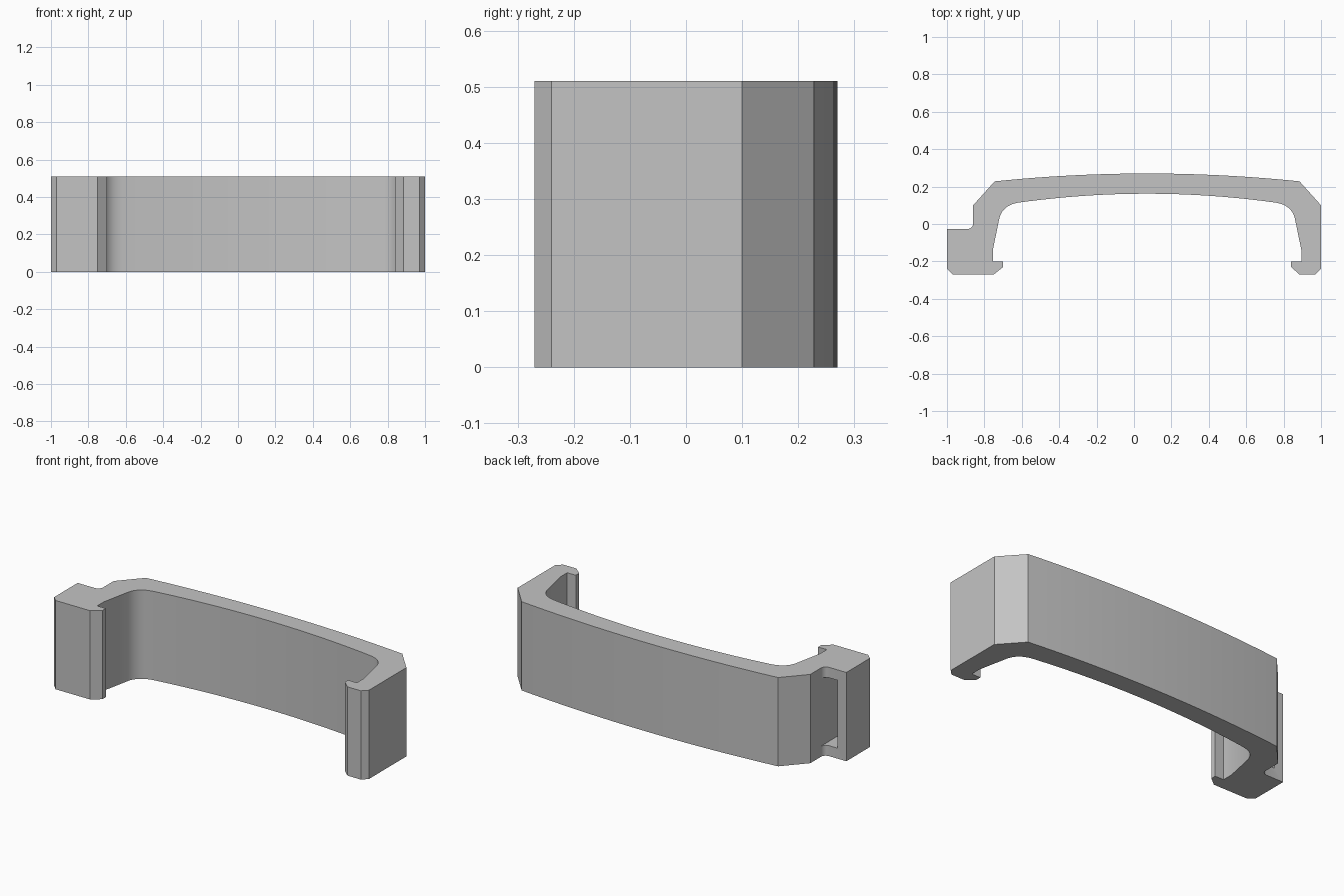
import bpy
import bmesh
from mathutils import Vector

cube = bpy.data.objects.get("Cube")
if cube:
    bpy.data.objects.remove(cube, do_unlink=True)

HEIGHT = 0.51
MID = 0.07  # centre line of the arched bridge

grey = bpy.data.materials.new("plain_grey")
grey.use_nodes = True
colour = (0.55, 0.55, 0.55, 1)
grey.diffuse_color = colour
grey.node_tree.nodes["Principled BSDF"].inputs["Base Color"].default_value = colour


def arch(half_width, end_y, top_y, steps):
    """Shallow arch from left to right in plan."""
    points = []
    for i in range(steps + 1):
        t = 2 * i / steps - 1
        points.append((MID + half_width * t, top_y - (top_y - end_y) * t * t))
    return points


def bend(a, control, b, steps=8):
    """Rounded corner between two points, end points included."""
    a, c, b = Vector(a), Vector(control), Vector(b)
    return [tuple(a.lerp(c, i / steps).lerp(c.lerp(b, i / steps), i / steps))
            for i in range(steps + 1)]


def mirror(points):
    return [(2 * MID - x, y) for x, y in reversed(points)]


def extrude(name, outline, bottom, top):
    bm = bmesh.new()
    face = bm.faces.new([bm.verts.new((x, y, bottom)) for x, y in outline])
    result = bmesh.ops.extrude_face_region(bm, geom=[face])
    moved = [v for v in result["geom"] if isinstance(v, bmesh.types.BMVert)]
    bmesh.ops.translate(bm, verts=moved, vec=(0, 0, top - bottom))
    bmesh.ops.recalc_face_normals(bm, faces=bm.faces)
    mesh = bpy.data.meshes.new(name)
    bm.to_mesh(mesh)
    bm.free()
    mesh.materials.append(grey)
    obj = bpy.data.objects.new(name, mesh)
    bpy.context.collection.objects.link(obj)
    return obj


# Plan outline, running clockwise along the back first
back = arch(0.815, 0.228, 0.27, 24)
plain_leg = [(1, 0.1), (1, -0.24), (0.97, -0.27), (0.885, -0.27),
             (0.84, -0.23), (0.84, -0.2)]
inner_corner = [(0.895, -0.2), (0.895, -0.14)] + bend(
    (0.86, 0.03), (0.843, 0.1), (0.76, 0.114))
inner_arch = list(reversed(arch(0.69, 0.114, 0.162, 24)))[1:-1]
foot = [(-0.7, -0.2), (-0.7, -0.23), (-0.75, -0.27), (-0.97, -0.27),
        (-1, -0.24), (-1, -0.027)]
foot_fillet = bend((-0.89, -0.027), (-0.865, -0.025), (-0.86, 0), 5)
outline = (back + plain_leg + inner_corner + inner_arch
           + mirror(inner_corner) + foot + foot_fillet + [(-0.86, 0.1)])
clip = extrude("clip_body", outline, 0, HEIGHT)

# Pocket sunk into the back of the wide foot
pocket = extrude("pocket_cutter", [(-0.945, -0.21), (-0.859, -0.21),
                                   (-0.859, 0.002), (-0.945, 0.002)],
                 0.06, HEIGHT - 0.06)
pocket.hide_render = True
cut = clip.modifiers.new("pocket", "BOOLEAN")
cut.operation = "DIFFERENCE"
cut.solver = "EXACT"
cut.object = pocket

bpy.ops.object.select_all(action="DESELECT")
bpy.context.view_layer.objects.active = clip
clip.select_set(True)
bpy.ops.object.modifier_apply(modifier=cut.name)
bpy.data.objects.remove(pocket, do_unlink=True)
bpy.ops.object.shade_smooth_by_angle(angle=0.4)
